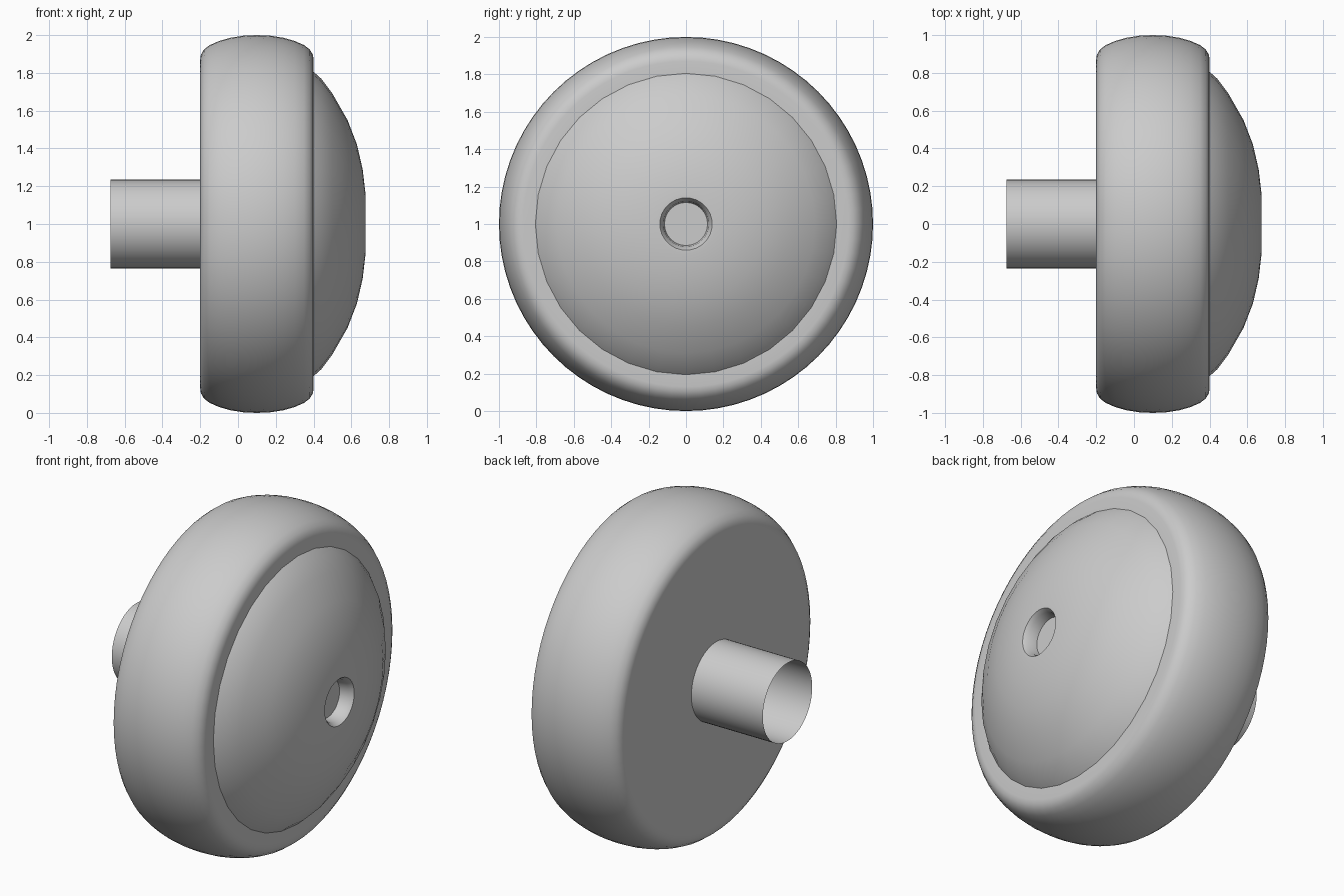
import bpy, bmesh, math
from mathutils import Vector

if "Cube" in bpy.data.objects:
    bpy.data.objects.remove(bpy.data.objects["Cube"])

grey = bpy.data.materials.new("plain_grey")
grey.use_nodes = True
grey.diffuse_color = (0.6, 0.6, 0.6, 1)
grey.node_tree.nodes["Principled BSDF"].inputs["Base Color"].default_value = (0.6, 0.6, 0.6, 1)

HUB = Vector((0, 0, 1))


def lathe(name, profile, steps):
    """Spin (x, radius) points around the wheel's axle line."""
    bm = bmesh.new()
    verts = [bm.verts.new(HUB + Vector((x, 0, r))) for x, r in profile]
    edges = [bm.edges.new(pair) for pair in zip(verts, verts[1:])]
    bmesh.ops.spin(bm, geom=verts + edges, cent=HUB, axis=(1, 0, 0),
                   angle=math.tau, steps=steps)
    bmesh.ops.remove_doubles(bm, verts=bm.verts, dist=0.0005)
    bmesh.ops.recalc_face_normals(bm, faces=bm.faces)
    mesh = bpy.data.meshes.new(name)
    bm.to_mesh(mesh)
    bm.free()
    mesh.materials.append(grey)
    obj = bpy.data.objects.new(name, mesh)
    bpy.context.collection.objects.link(obj)
    bpy.ops.object.select_all(action='DESELECT')
    obj.select_set(True)
    bpy.context.view_layer.objects.active = obj
    bpy.ops.object.shade_smooth_by_angle(angle=math.radians(35))
    return obj


# Tyre: flat sides with rounded shoulders, symmetrical about its mid plane
mid = 0.1
half = [(0.3, 0), (0.3, 0.8), (0.3, 0.87), (0.297, 0.895), (0.28, 0.924),
        (0.25, 0.947), (0.2, 0.969), (0.14, 0.986), (0.07, 0.997)]
tyre = ([(mid - x, r) for x, r in half] + [(mid, 1)]
        + [(mid + x, r) for x, r in reversed(half)])
lathe("tyre", tyre, 72)

# Hub cap: domed cover with a small tapered recess in the middle
lathe("hub_cap", [(0.395, 0.81), (0.44, 0.77), (0.5, 0.69), (0.58, 0.55),
                  (0.63, 0.42), (0.66, 0.29), (0.675, 0.16), (0.675, 0.14),
                  (0.65, 0.123), (0.595, 0.115), (0.595, 0)], 32)

# Axle: open-ended thin tube at the back
lathe("axle", [(-0.675, 0.235), (-0.19, 0.235)], 48)
